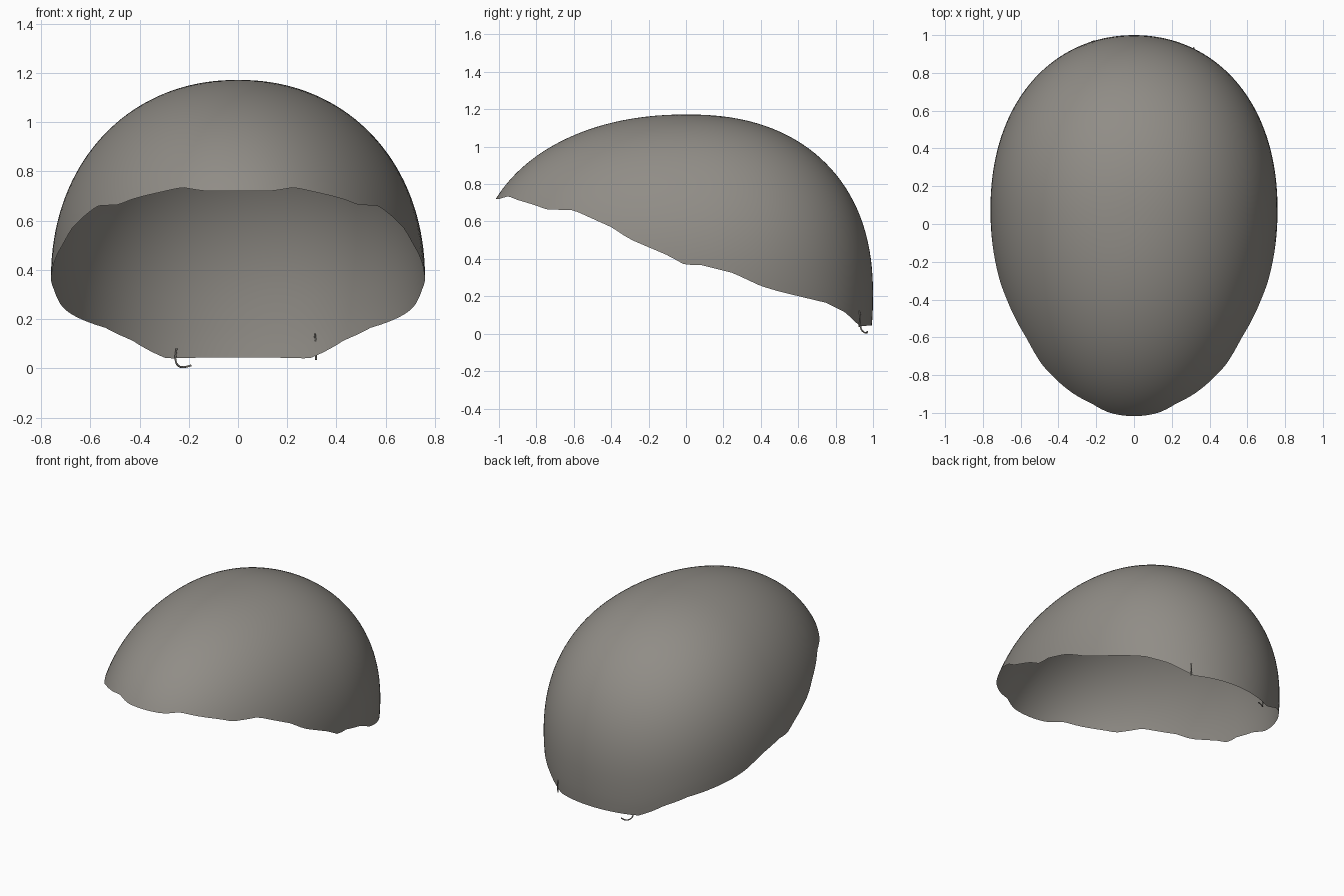
import bpy, bmesh, math

cube = bpy.data.objects.get("Cube")
if cube:
    bpy.data.objects.remove(cube, do_unlink=True)


def material(name, rgb):
    m = bpy.data.materials.new(name)
    m.use_nodes = True
    m.diffuse_color = (*rgb, 1)
    bsdf = m.node_tree.nodes["Principled BSDF"]
    bsdf.inputs["Base Color"].default_value = (*rgb, 1)
    bsdf.inputs["Roughness"].default_value = 0.8
    return m


grey = material("warm grey", (0.28, 0.265, 0.24))

# Wavy rim: height along the depth of the cap
RIM = [(-1, .72), (-.95, .735), (-.9, .715), (-.8, .685), (-.75, .665), (-.6, .66),
       (-.4, .57), (-.3, .505), (-.1, .42), (0, .365), (.07, .37), (.25, .325),
       (.4, .255), (.5, .225), (.75, .165), (.85, .115), (.93, .04), (1, .045)]
SEGMENTS, RINGS = 160, 36
TOP, HALF_WIDTH, FRONT, BACK = 1.172, .76, 1.116, 1.0


def rim_height(y):
    if y <= RIM[0][0]:
        return RIM[0][1]
    for (y0, z0), (y1, z1) in zip(RIM, RIM[1:]):
        if y <= y1:
            return z0 + (z1 - z0) * (y - y0) / (y1 - y0)
    return RIM[-1][1]


def power(v, p):
    return math.copysign(abs(v) ** p, v)


def dome_point(a, t):
    """Point on the dome at plan angle a and tilt t from the crown."""
    c, s = math.cos(a), math.sin(a)
    rear = max(0, s) ** 2
    p = 2.12 + .18 * rear
    base = .36 - .16 * rear
    r = power(math.sin(t), 2 / p)
    x = HALF_WIDTH * power(c, .975) * r
    y = (BACK if s > 0 else FRONT) * power(s, .975) * r + .08 * c * c * r
    z = base + (TOP - base) * power(math.cos(t), 2 / p)
    return x, y, z


def rim_tilt(a):
    """Tilt at which the dome meets the wavy rim."""
    lo, hi = .5, 2.2
    for i in range(171):
        t = .5 + i * .01
        x, y, z = dome_point(a, t)
        if z < rim_height(y):
            hi = t
            break
        lo = t
    for i in range(20):
        mid = (lo + hi) / 2
        x, y, z = dome_point(a, mid)
        if z > rim_height(y):
            lo = mid
        else:
            hi = mid
    return lo


# Cap shell: rings running from the crown to the rim
bm = bmesh.new()
crown = bm.verts.new((0, 0, TOP))
columns = []
for i in range(SEGMENTS):
    a = math.tau * i / SEGMENTS
    end = rim_tilt(a)
    columns.append([bm.verts.new(dome_point(a, end * j / RINGS)) for j in range(1, RINGS + 1)])
for i, col in enumerate(columns):
    nxt = columns[(i + 1) % SEGMENTS]
    bm.faces.new((crown, col[0], nxt[0]))
    for j in range(RINGS - 1):
        bm.faces.new((col[j], col[j + 1], nxt[j + 1], nxt[j]))
for f in bm.faces:
    f.smooth = True
mesh = bpy.data.meshes.new("cap_shell")
bm.to_mesh(mesh)
bm.free()
mesh.materials.append(grey)
shell = bpy.data.objects.new("cap_shell", mesh)
bpy.context.collection.objects.link(shell)


# Loose strands hanging at the back of the rim
def strand(name, points):
    curve = bpy.data.curves.new(name, "CURVE")
    curve.dimensions = "3D"
    curve.bevel_depth = .004
    curve.bevel_resolution = 1
    curve.use_fill_caps = True
    spline = curve.splines.new("BEZIER")
    spline.bezier_points.add(len(points) - 1)
    for bp, co in zip(spline.bezier_points, points):
        bp.co = co
        bp.handle_left_type = bp.handle_right_type = "AUTO"
    curve.materials.append(grey)
    bpy.context.collection.objects.link(bpy.data.objects.new(name, curve))


strand("right_strand", [(-.25, .94, .08), (-.253, .935, .03), (-.24, .95, .009),
                        (-.22, .965, .005), (-.19, .97, .012)])
strand("left_strand", [(.312, .918, .14), (.317, .932, .09), (.317, .925, .035)])
